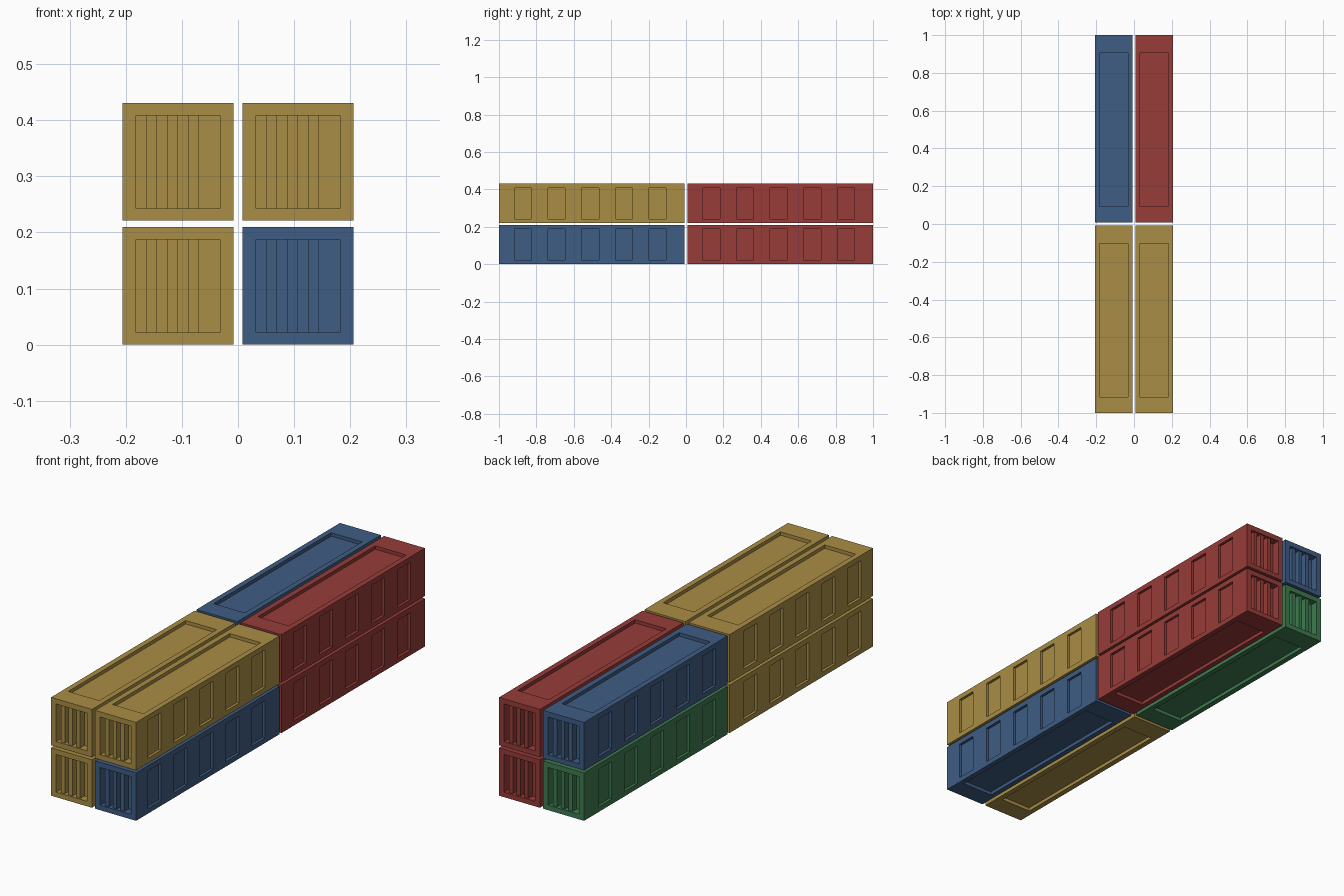
import bpy, bmesh
from mathutils import Vector

if "Cube" in bpy.data.objects:
    bpy.data.objects.remove(bpy.data.objects["Cube"])

W, L, H = 0.198, 0.993, 0.210
X, Y, Z = Vector((1, 0, 0)), Vector((0, 1, 0)), Vector((0, 0, 1))


def relief(bm, origin, u, v, us, vs, depths):
    """One wall: cells us x vs, where the middle row is sunk by depths."""
    n = u.cross(v)
    rows = [[0] * len(depths), depths, [0] * len(depths)]

    def quad(*pts):
        bm.faces.new([bm.verts.new(origin + u * a + v * b - n * d) for a, b, d in pts])

    for j in range(3):
        v0, v1 = vs[j], vs[j + 1]
        for i, d in enumerate(rows[j]):
            u0, u1 = us[i], us[i + 1]
            quad((u0, v0, d), (u1, v0, d), (u1, v1, d), (u0, v1, d))
            # step to the next column
            if i + 1 < len(depths) and rows[j][i + 1] != d:
                e = rows[j][i + 1]
                quad((u1, v0, e), (u1, v1, e), (u1, v1, d), (u1, v0, d))
            # step to the next row
            if j < 2 and rows[j + 1][i] != d:
                e = rows[j + 1][i]
                quad((u0, v1, d), (u1, v1, d), (u1, v1, e), (u0, v1, e))


def container_mesh():
    bm = bmesh.new()
    vs = [0, 0.022, 0.187, H]

    # ends: deep recess holding three upright bars
    step = 0.15 / 8
    us = [0] + [0.024 + step * k for k in range(7)] + [0.174, W]
    depths = [0] + [0.035, 0.007] * 3 + [0.035, 0]
    relief(bm, Vector((0, 0, 0)), X, Z, us, vs, depths)
    relief(bm, Vector((W, L, 0)), -X, Z, us, vs, depths)

    # long sides: five shallow panels
    us = [0]
    for k in range(5):
        us += [0.082 + 0.18 * k, 0.174 + 0.18 * k]
    us.append(L)
    depths = [0] + [0.012, 0] * 5
    relief(bm, Vector((W, 0, 0)), Y, Z, us, vs, depths)
    relief(bm, Vector((0, L, 0)), -Y, Z, [L - a for a in reversed(us)], vs, depths)

    # roof and floor: one long panel each
    us, vs = [0, 0.024, 0.174, W], [0, 0.085, 0.898, L]
    relief(bm, Vector((0, 0, H)), X, Y, us, vs, [0, 0.015, 0])
    relief(bm, Vector((W, 0, 0)), -X, Y, us, vs, [0, 0.015, 0])

    bmesh.ops.remove_doubles(bm, verts=bm.verts, dist=1e-5)
    me = bpy.data.meshes.new("container")
    bm.to_mesh(me)
    bm.free()
    return me


def material(name, rgb):
    m = bpy.data.materials.new(name)
    m.diffuse_color = (*rgb, 1)
    m.use_nodes = True
    m.node_tree.nodes["Principled BSDF"].inputs["Base Color"].default_value = m.diffuse_color
    return m


yellow = material("yellow_paint", (0.40, 0.27, 0.06))
blue = material("blue_paint", (0.05, 0.11, 0.23))
red = material("red_paint", (0.31, 0.045, 0.04))
green = material("green_paint", (0.05, 0.20, 0.08))

# stack of eight containers: (left/right, front/back, lower/upper)
layout = {
    (0, 0, 0): yellow, (1, 0, 0): blue, (0, 0, 1): yellow, (1, 0, 1): yellow,
    (0, 1, 0): green, (1, 1, 0): red, (0, 1, 1): blue, (1, 1, 1): red,
}
base = container_mesh()
for (i, j, k), mat in layout.items():
    me = base.copy()
    me.materials.append(mat)
    name = "_".join(("container", ("left", "right")[i], ("front", "back")[j], ("lower", "upper")[k]))
    ob = bpy.data.objects.new(name, me)
    ob.location = ((-0.206, 0.008)[i], (-1, 1 - L)[j], (0, 0.221)[k])
    bpy.context.collection.objects.link(ob)
bpy.data.meshes.remove(base)
